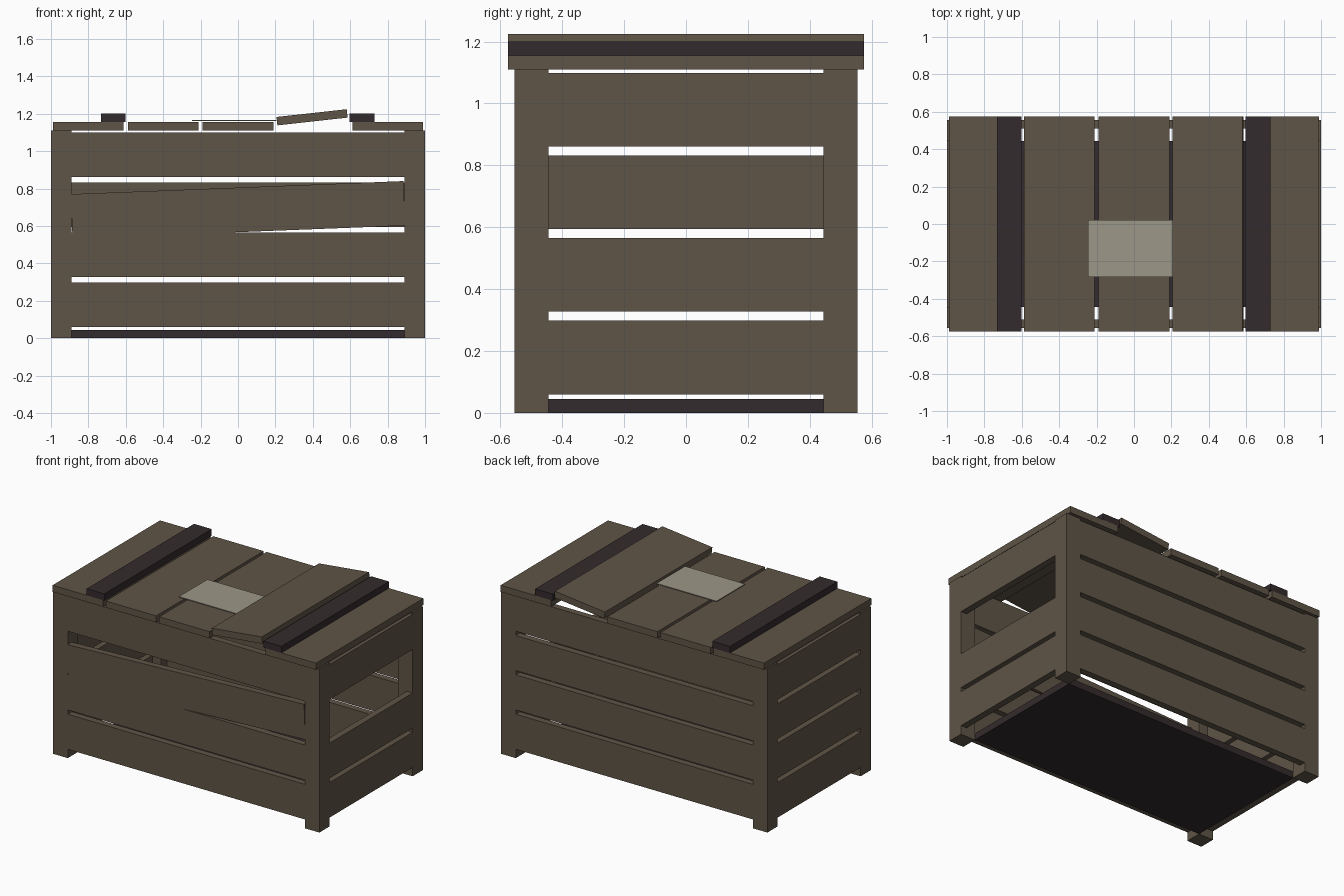
import bpy
import math

cube = bpy.data.objects.get("Cube")
if cube:
    bpy.data.objects.remove(cube, do_unlink=True)


def material(name, colour):
    m = bpy.data.materials.new(name)
    m.use_nodes = True
    m.diffuse_color = (*colour, 1)
    m.node_tree.nodes["Principled BSDF"].inputs["Base Color"].default_value = (*colour, 1)
    return m


wood = material("weathered wood", (0.117, 0.090, 0.063))
dark = material("dark wood", (0.034, 0.024, 0.026))
paper = material("paper", (0.335, 0.31, 0.245))


def board(name, centre, size, mat, tilt=0):
    """Box given by centre and full size, tilted about the y axis in degrees."""
    bpy.ops.mesh.primitive_cube_add(size=1, location=centre)
    ob = bpy.context.object
    ob.name = name
    ob.scale = size
    bpy.ops.object.transform_apply(location=False, rotation=False, scale=True)
    ob.rotation_euler.y = math.radians(tilt)
    ob.data.materials.append(mat)
    return ob


HX, HY, H = 1.0, 0.555, 1.11      # half width, half depth, wall height
POST, THICK = 0.11, 0.045
SLAT, PITCH, FIRST = 0.238, 0.267, 0.179
LID_Y = 1.152

# Corner posts
for sx, side in ((-1, "right"), (1, "left")):
    for sy, end in ((-1, "front"), (1, "back")):
        board(f"{end}_{side}_post", (sx * (HX - POST / 2), sy * (HY - POST / 2), H / 2),
              (POST, POST, H), wood)

# Wall slats: one front slat has slipped, one on the +x end is missing
for row in range(4):
    z = FIRST + row * PITCH
    long_size = (2 * (HX - POST), THICK, SLAT)
    end_size = (THICK, 2 * (HY - POST), SLAT)
    wall_y, wall_x = HY - THICK / 2, HX - THICK / 2
    board(f"back_slat_{row + 1}", (0, wall_y, z), long_size, wood)
    if row == 2:
        board("slipped_front_slat", (0, -wall_y, z - 0.027), long_size, wood, -2.25)
    else:
        board(f"front_slat_{row + 1}", (0, -wall_y, z), long_size, wood)
        board(f"left_slat_{row + 1}", (wall_x, 0, z), end_size, wood)
    board(f"right_slat_{row + 1}", (-wall_x, 0, z), end_size, wood)

# Base panel
board("base_panel", (0, 0, THICK / 2), (2 * (HX - POST), 2 * (HY - POST), THICK), dark)

# Lid planks, the fourth one pried up
for i in range(5):
    x = (i - 2) * 0.4
    size = (0.378, LID_Y, THICK)
    if i == 3:
        board("loose_lid_plank", (0.396, 0, 1.181), size, wood, -6.3)
    else:
        board(f"lid_plank_{i + 1}", (x, 0, H + THICK / 2), size, wood)

# Lid battens
for x, side in ((-0.667, "right"), (0.663, "left")):
    board(f"{side}_lid_batten", (x, 0, H + 1.5 * THICK), (0.133, LID_Y, THICK), dark)

# Paper sheet on the lid
board("paper_sheet", (-0.02, -0.131, 1.163), (0.45, 0.305, 0.005), paper)
